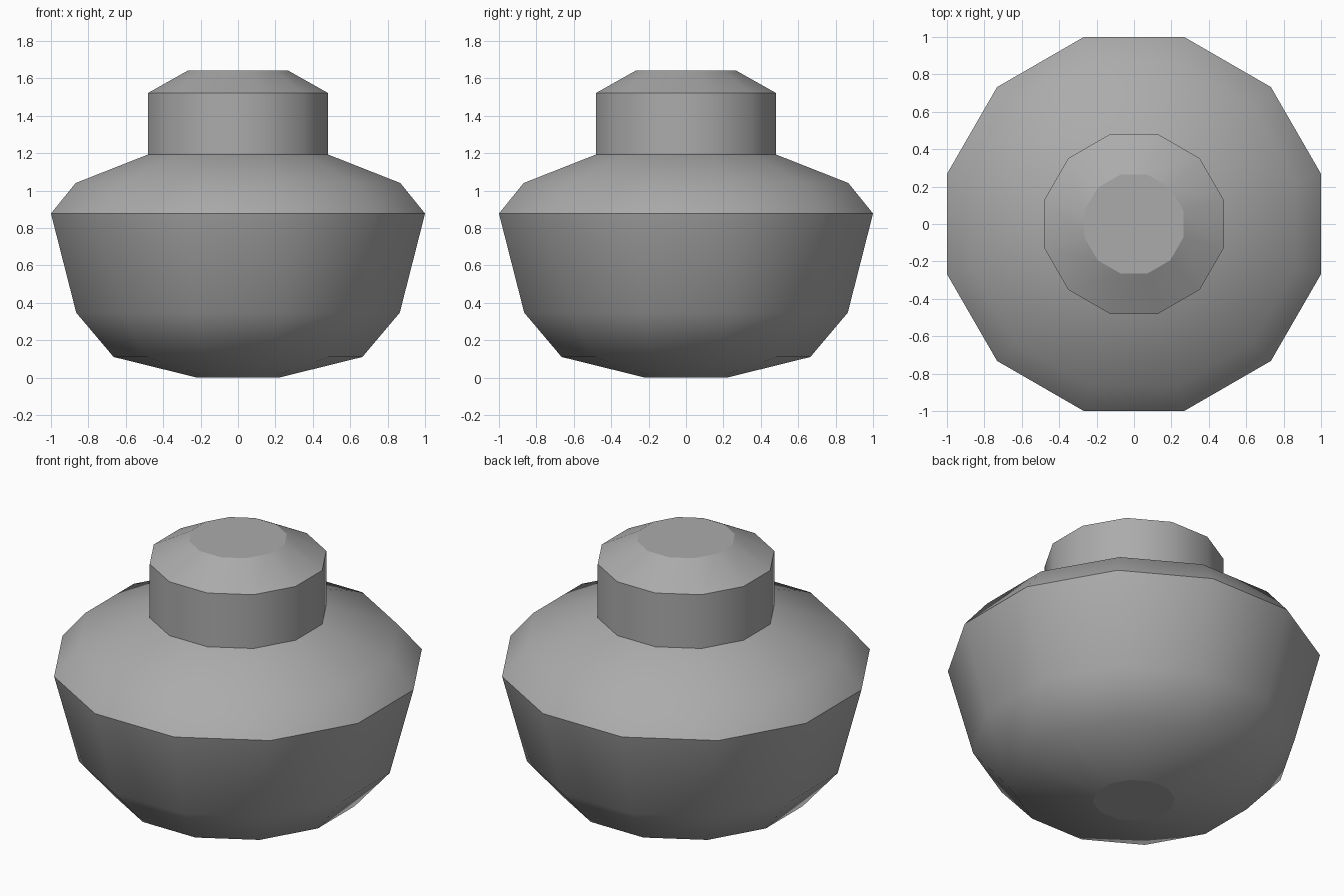
import bpy, bmesh
from math import cos, sin, pi, radians

if "Cube" in bpy.data.objects:
    bpy.data.objects.remove(bpy.data.objects["Cube"])

SIDES = 12
# half-width across flats, height: base, belly, rim, shoulder, neck, bevelled top
PROFILE = [(0.22, 0.0), (0.665, 0.11), (0.865, 0.347), (1.0, 0.877),
           (0.868, 1.04), (0.48, 1.193), (0.48, 1.522), (0.265, 1.643)]


def lathe(name, profile, sides):
    """Turn a profile into a capped prism-like body with flats facing the axes."""
    bm = bmesh.new()
    rings = []
    for r, z in profile:
        rad = r / cos(pi / sides)
        angles = [(i + 0.5) * 2 * pi / sides for i in range(sides)]
        rings.append([bm.verts.new((rad * cos(a), rad * sin(a), z)) for a in angles])
    for low, high in zip(rings, rings[1:]):
        for i in range(sides):
            j = (i + 1) % sides
            bm.faces.new((low[i], low[j], high[j], high[i]))
    bm.faces.new(rings[0][::-1])
    bm.faces.new(rings[-1])
    mesh = bpy.data.meshes.new(name)
    bm.to_mesh(mesh)
    bm.free()
    obj = bpy.data.objects.new(name, mesh)
    bpy.context.collection.objects.link(obj)
    return obj


# Squat jar body with neck and closed top
jar = lathe("jar_body", PROFILE, SIDES)
bpy.context.view_layer.objects.active = jar
jar.select_set(True)
bpy.ops.object.shade_smooth_by_angle(angle=radians(40))

# Flat end caps
for face in jar.data.polygons:
    if len(face.vertices) == SIDES:
        face.use_smooth = False

# Dark grey finish
grey = bpy.data.materials.new("dark_grey")
grey.diffuse_color = (0.41, 0.41, 0.41, 1)
grey.use_nodes = True
grey.node_tree.nodes["Principled BSDF"].inputs["Base Color"].default_value = grey.diffuse_color
jar.data.materials.append(grey)
